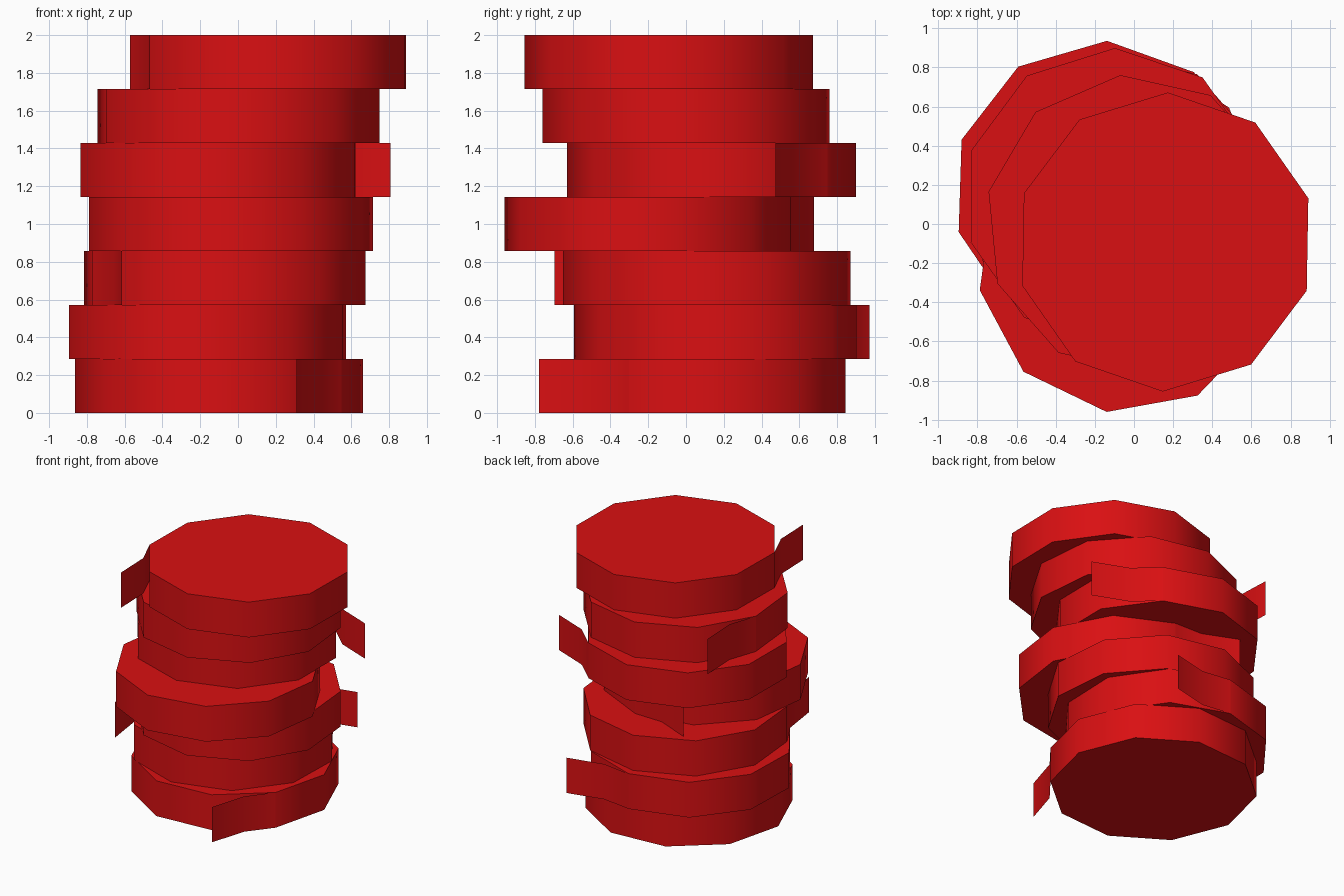
import bpy, bmesh
from math import radians, cos, sin, pi

if "Cube" in bpy.data.objects:
    bpy.data.objects.remove(bpy.data.objects["Cube"])

SIDES, R, H = 10, 0.764, 2 / 7

red = bpy.data.materials.new("red")
red.diffuse_color = (0.7, 0.005, 0.006, 1)
red.use_nodes = True
red.node_tree.nodes["Principled BSDF"].inputs["Base Color"].default_value = red.diffuse_color


def polar(cx, cy, r, deg):
    a = radians(deg)
    return cx + r * cos(a), cy + r * sin(a)


def roll(name, level, cx, cy, start, turn):
    """Ten-sided roll with a loose sheet end peeling off at the start corner."""
    z0, z1 = level * H, (level + 1) * H
    bm = bmesh.new()

    # solid drum
    ring = [polar(cx, cy, R, start + 36 * i) for i in range(SIDES)]
    low = [bm.verts.new((x, y, z0)) for x, y in ring]
    high = [bm.verts.new((x, y, z1)) for x, y in ring]
    bm.faces.new(low[::-1])
    bm.faces.new(high)
    for i in range(SIDES):
        j = (i + 1) % SIDES
        bm.faces.new((low[i], low[j], high[j], high[i]))

    # loose end: single-sided strip bending away from the drum
    path = [polar(cx, cy, r, start + turn * a)
            for r, a in ((R, 0), (0.775, 18), (0.972, 33))]
    if turn < 0:
        path.reverse()
    tl = [bm.verts.new((x, y, z0)) for x, y in path]
    th = [bm.verts.new((x, y, z1)) for x, y in path]
    for i in range(len(path) - 1):
        bm.faces.new((tl[i], tl[i + 1], th[i + 1], th[i]))

    me = bpy.data.meshes.new(name)
    bm.to_mesh(me)
    bm.free()
    me.materials.append(red)
    ob = bpy.data.objects.new(name, me)
    bpy.context.collection.objects.link(ob)
    bpy.ops.object.select_all(action='DESELECT')
    ob.select_set(True)
    bpy.context.view_layer.objects.active = ob
    bpy.ops.object.shade_smooth_by_angle(angle=radians(45))


# stacked rolls, bottom to top: centre x, centre y, loose-end angle, direction
rolls = [
    (-0.10, 0.104, -32, -1),
    (-0.162, 0.172, 88.2, -1),
    (-0.07, 0.11, 203, 1),
    (-0.036, -0.203, 82.2, 1),
    (-0.105, 0.135, 53.4, -1),
    (0.003, 0.0, 167.5, -1),
    (0.16, -0.092, 197, 1),
]
for i, args in enumerate(rolls):
    roll(f"roll_{i + 1}", i, *args)
